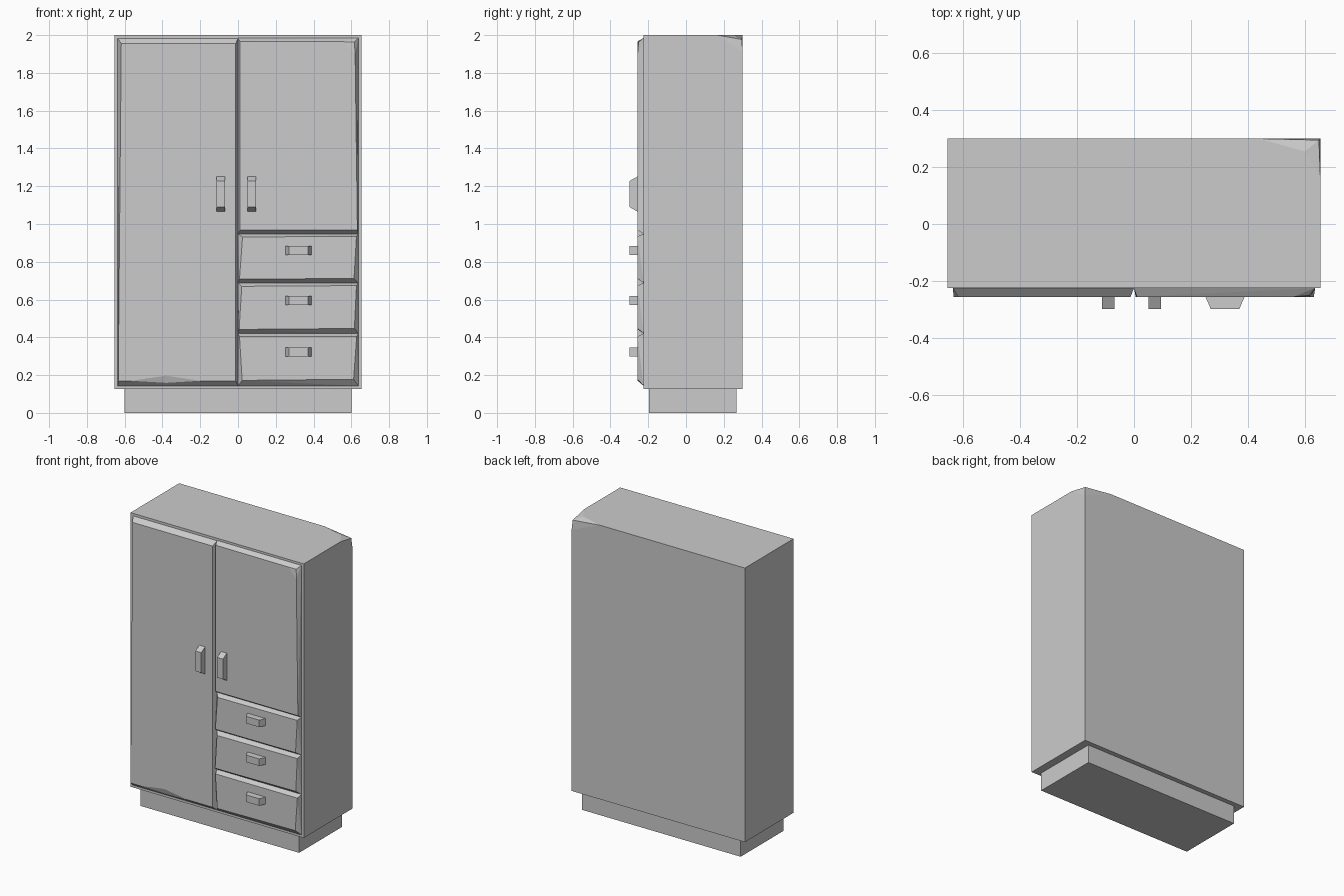
import bpy, bmesh

if "Cube" in bpy.data.objects:
    bpy.data.objects.remove(bpy.data.objects["Cube"])

BODY_Y, FACE_Y, GRIP_Y = -0.225, -0.256, -0.299


def finish(name, bm):
    bmesh.ops.recalc_face_normals(bm, faces=bm.faces)
    me = bpy.data.meshes.new(name)
    bm.to_mesh(me)
    bm.free()
    ob = bpy.data.objects.new(name, me)
    bpy.context.collection.objects.link(ob)
    return ob


def hull(name, points):
    """Flat-faced convex solid around the given points."""
    bm = bmesh.new()
    for p in points:
        bm.verts.new(p)
    res = bmesh.ops.convex_hull(bm, input=bm.verts)
    loose = {v for v in res["geom_interior"] if isinstance(v, bmesh.types.BMVert)}
    bmesh.ops.delete(bm, geom=list(loose), context='VERTS')
    bmesh.ops.dissolve_limit(bm, angle_limit=0.01, verts=bm.verts, edges=bm.edges)
    return finish(name, bm)


def rect(x0, x1, z0, z1, y):
    return [(x0, y, z0), (x1, y, z0), (x1, y, z1), (x0, y, z1)]


def panel(name, outer, front):
    """Bevelled front: outer rectangle on the body, worn front outline."""
    hull(name, rect(*outer, BODY_Y + 0.01) + rect(*outer, BODY_Y)
         + [(p[0], p[2] if len(p) > 2 else FACE_Y, p[1]) for p in front])


# Plinth
hull("plinth", rect(-0.6, 0.6, 0, 0.13, -0.197) + rect(-0.6, 0.6, 0, 0.13, 0.267))

# Cabinet body with a chipped top back right corner
X, B, T = 0.655, 0.30, 2.0
hull("cabinet_body", rect(-X, X, 0.127, T, BODY_Y) + [
    (-X, B, 0.127), (X, B, 0.127), (-X, B, T),
    (0.44, B, T), (0.60, 0.255, T), (X, 0.165, T),
    (0.65, 0.295, 1.977), (X, B, 1.912)])

# Left door with a dent in the lower edge
bm = bmesh.new()
back = [bm.verts.new(p) for p in rect(-0.637, 0, 0.143, 1.983, BODY_Y)]
front = [bm.verts.new((x, FACE_Y, z)) for x, z in
         [(-0.634, 0.17), (-0.565, 0.17), (-0.38, 0.197), (-0.2, 0.17),
          (-0.012, 0.17), (-0.012, 1.955), (-0.618, 1.955)]]
mid = bm.verts.new((-0.38, -0.243, 0.159))
bl, p1, apex, p3, br, tr, tl = front
for f in (back, front, (p1, apex, mid), (apex, p3, mid),
          (back[0], back[1], br, p3, mid, p1, bl),
          (back[1], back[2], tr, br), (back[2], back[3], tl, tr),
          (back[3], back[0], bl, tl)):
    bm.faces.new(f)
finish("left_door", bm)

# Right door with a small chip in the top right corner
panel("right_door", (0, 0.637, 0.947, 1.985),
      [(0.01, 0.968), (0.632, 0.968), (0.62, 1.90), (0.56, 1.965),
       (0.616, 1.963, -0.251), (0.01, 1.967)])

# Drawers, each with a slightly crooked front
drawers = [
    ("upper", 0.688, 0.947, [(0.008, 0.709), (0.614, 0.711), (0.627, 0.935), (0.024, 0.931)]),
    ("middle", 0.420, 0.688, [(0.006, 0.442), (0.616, 0.447), (0.627, 0.674), (0.020, 0.670)]),
    ("lower", 0.143, 0.420, [(0.022, 0.172), (0.612, 0.178), (0.628, 0.404), (0.008, 0.404)]),
]
for (name, z0, z1, front), zc in zip(drawers, (0.86, 0.595, 0.323)):
    panel(name + "_drawer", (0, 0.637, z0, z1), front)
    hull(name + "_drawer_handle",
         rect(0.249, 0.391, zc - 0.024, zc + 0.024, FACE_Y + 0.005)
         + rect(0.27, 0.37, zc - 0.024, zc + 0.024, GRIP_Y))

# Door handles
for name, x in (("left", -0.091), ("right", 0.073)):
    hull(name + "_door_handle",
         rect(x - 0.022, x + 0.022, 1.062, 1.254, FACE_Y + 0.005)
         + rect(x - 0.022, x + 0.022, 1.09, 1.228, GRIP_Y))
